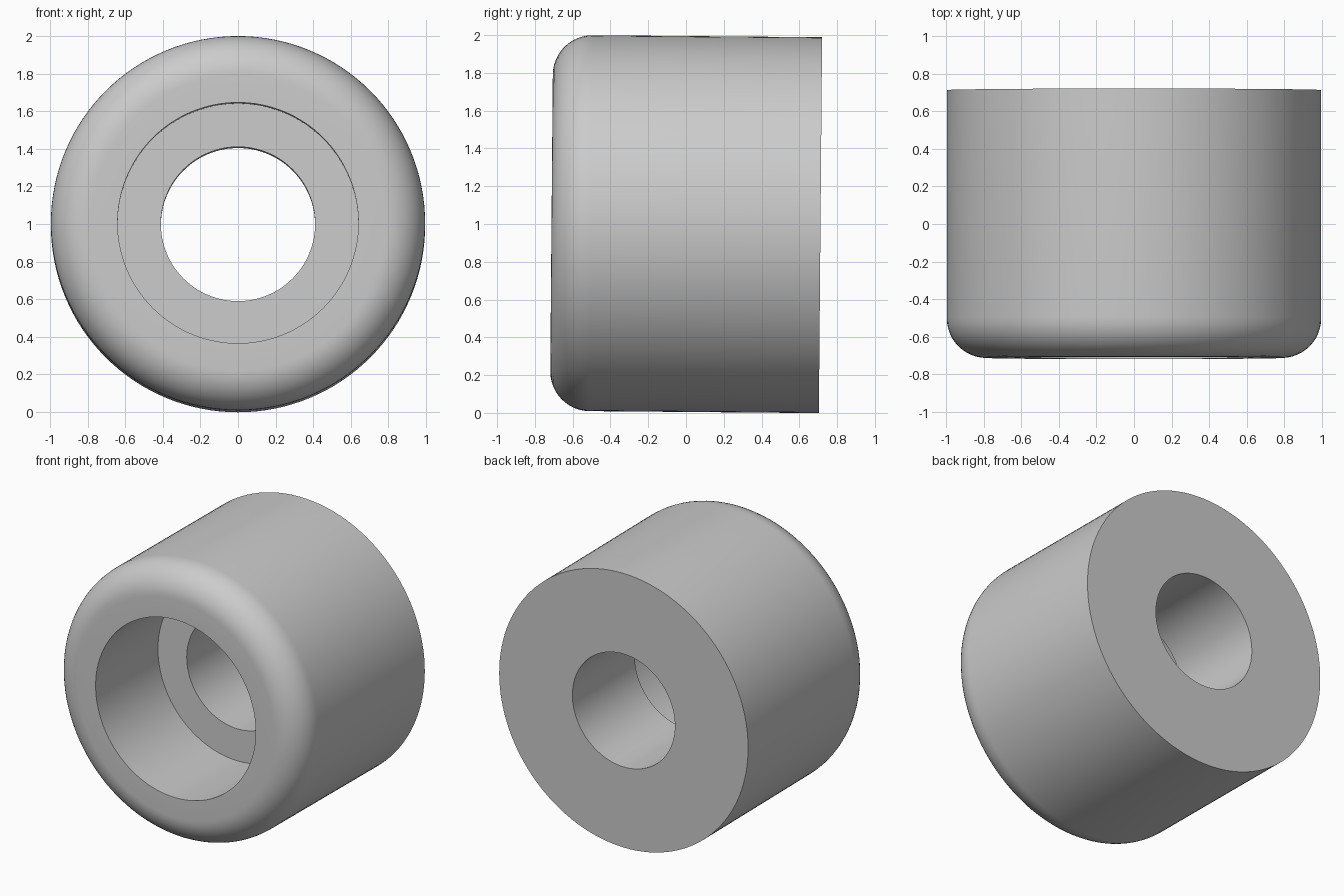
import bpy, bmesh
from math import sin, cos, pi, radians
from mathutils import Vector

cube = bpy.data.objects.get("Cube")
if cube:
    bpy.data.objects.remove(cube, do_unlink=True)

RADIUS, HALF = 0.995, 0.712    # outer radius and half length
BORE, POCKET = 0.41, 0.64      # through hole and front counterbore radii
FILLET, SEGMENTS = 0.21, 128
TILT = radians(-0.49)          # slight lean of the axis

# Single plain material
grey = bpy.data.materials.new("light_grey")
grey.use_nodes = True
colour = (0.6, 0.6, 0.6, 1)
grey.diffuse_color = colour
grey.node_tree.nodes["Principled BSDF"].inputs["Base Color"].default_value = colour

# Closed half-section as (radius, y): bore, shoulder, pocket, rounded rim, back
profile = [(BORE, HALF), (BORE, 0), (POCKET, 0), (POCKET, -HALF)]
for i in range(13):
    a = i / 12 * pi / 2
    profile.append((RADIUS - FILLET + FILLET * sin(a),
                    -HALF + FILLET - FILLET * cos(a)))
profile.append((RADIUS, HALF))

# Revolve the section around the y axis
bm = bmesh.new()
verts = [bm.verts.new((r, y, 0)) for r, y in profile]
edges = [bm.edges.new((v, verts[(i + 1) % len(verts)])) for i, v in enumerate(verts)]
bmesh.ops.spin(bm, geom=verts + edges, cent=(0, 0, 0), axis=Vector((0, 1, 0)),
               angle=2 * pi, steps=SEGMENTS, use_duplicate=False)
bmesh.ops.remove_doubles(bm, verts=bm.verts, dist=1e-4)
bmesh.ops.recalc_face_normals(bm, faces=bm.faces)

mesh = bpy.data.meshes.new("bushing")
bm.to_mesh(mesh)
bm.free()
mesh.materials.append(grey)
bushing = bpy.data.objects.new("bushing", mesh)
bpy.context.collection.objects.link(bushing)
bushing.location.z = 1
bushing.rotation_euler.x = TILT

# Smooth curved walls, keeping the rims crisp
bpy.ops.object.select_all(action="DESELECT")
bushing.select_set(True)
bpy.context.view_layer.objects.active = bushing
bpy.ops.object.shade_smooth_by_angle(angle=radians(30))
